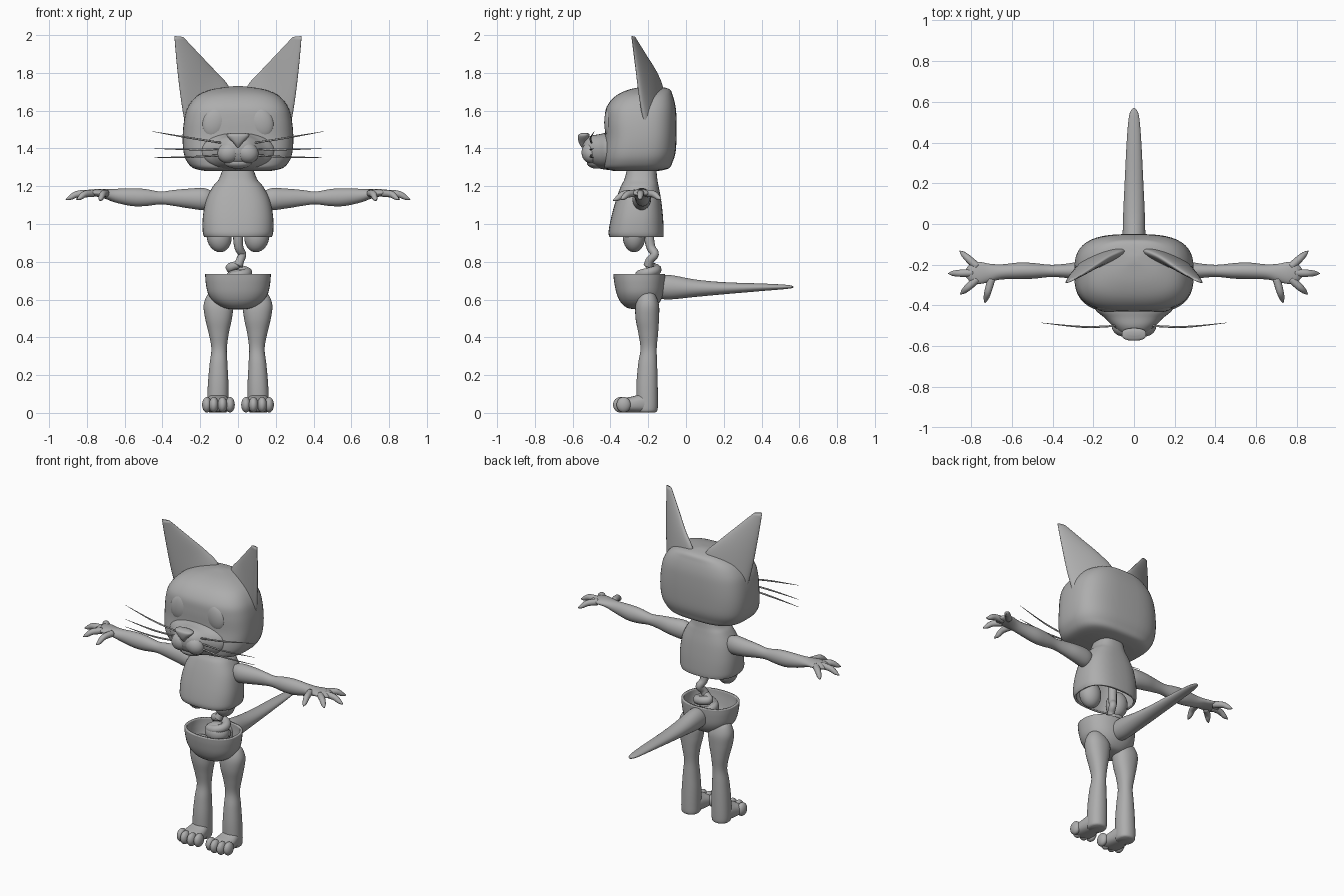
import bpy, bmesh, math
from mathutils import Vector, Matrix

grey = bpy.data.materials.new("plain grey")
grey.diffuse_color = (0.42, 0.42, 0.42, 1)


def finish(name, bm, thickness=0):
    bmesh.ops.recalc_face_normals(bm, faces=bm.faces)
    for f in bm.faces:
        f.smooth = True
    me = bpy.data.meshes.new(name)
    bm.to_mesh(me)
    bm.free()
    me.materials.append(grey)
    ob = bpy.data.objects.new(name, me)
    bpy.context.collection.objects.link(ob)
    if thickness:
        m = ob.modifiers.new("shell", 'SOLIDIFY')
        m.thickness, m.offset = thickness, -1
    return ob


def resample(rows, n=5):
    """Catmull-Rom through rows of numbers."""
    out = []
    for i in range(len(rows) - 1):
        a, b = rows[max(i - 1, 0)], rows[i]
        c, d = rows[i + 1], rows[min(i + 2, len(rows) - 1)]
        for k in range(n):
            t = k / n
            out.append([0.5 * (2 * q + (r - p) * t + (2 * p - 5 * q + 4 * r - s) * t * t
                               + (3 * q - p - 3 * r + s) * t ** 3)
                        for p, q, r, s in zip(a, b, c, d)])
    out.append(list(rows[-1]))
    return out


def skin(name, rings, p=2, seg=32, caps=(True, True), thickness=0):
    """Join superellipse rings given as (centre, u, v)."""
    bm = bmesh.new()
    loops = []
    for c, u, v in rings:
        loop = []
        for k in range(seg):
            a = 2 * math.pi * k / seg
            x, y = math.cos(a), math.sin(a)
            x = math.copysign(abs(x) ** (2 / p), x)
            y = math.copysign(abs(y) ** (2 / p), y)
            loop.append(bm.verts.new(c + u * x + v * y))
        loops.append(loop)
    for l0, l1 in zip(loops, loops[1:]):
        for k in range(seg):
            j = (k + 1) % seg
            bm.faces.new((l0[k], l0[j], l1[j], l1[k]))
    for cap, loop in zip(caps, (loops[0], loops[-1])):
        if cap:
            bm.faces.new(loop)
    return finish(name, bm, thickness)


AXES = {'x': (Vector((0, 1, 0)), Vector((0, 0, 1))),
        'y': (Vector((1, 0, 0)), Vector((0, 0, 1))),
        'z': (Vector((1, 0, 0)), Vector((0, 1, 0)))}


def loft(name, axis, rows, **kw):
    """Rows are (x, y, z, half size u, half size v)."""
    u, v = AXES[axis]
    rings = [(Vector(r[:3]), u * max(r[3], 0.001), v * max(r[4], 0.001)) for r in resample(rows)]
    return skin(name, rings, **kw)


def tube(name, rows, seg=12):
    """Rows are (x, y, z, radius)."""
    pts = resample(rows)
    u = Vector((0.31, 0.22, 0.92))
    rings = []
    for i, r in enumerate(pts):
        t = (Vector(pts[min(i + 1, len(pts) - 1)][:3]) - Vector(pts[max(i - 1, 0)][:3])).normalized()
        u = (u - t * u.dot(t)).normalized()
        rad = max(r[3], 0.0006)
        rings.append((Vector(r[:3]), u * rad, t.cross(u) * rad))
    return skin(name, rings, seg=seg)


def ball(name, centre, radii, tilt=0):
    bm = bmesh.new()
    m = Matrix.Translation(centre) @ Matrix.Rotation(tilt, 4, 'Y') @ Matrix.Diagonal((*radii, 1))
    bmesh.ops.create_uvsphere(bm, u_segments=24, v_segments=16, radius=1, matrix=m)
    return finish(name, bm)


# Head: rounded box, listed as height, half width, front, back
head = [(1.28, .17, -.38, -.15), (1.295, .235, -.43, -.09), (1.33, .27, -.44, -.07),
        (1.38, .288, -.44, -.055), (1.46, .293, -.43, -.05), (1.55, .285, -.43, -.05),
        (1.62, .265, -.42, -.055), (1.68, .215, -.37, -.07), (1.715, .13, -.29, -.09),
        (1.73, .02, -.19, -.16)]
loft("head", 'z', [(0, (f + b) / 2, z, w, (b - f) / 2) for z, w, f, b in head], p=3, seg=48)

# Muzzle, chin and nose
loft("muzzle", 'y', [(0, -.36, 1.385, .21, .10), (0, -.42, 1.385, .19, .098),
                     (0, -.46, 1.385, .145, .09), (0, -.50, 1.39, .105, .078),
                     (0, -.53, 1.395, .07, .055), (0, -.545, 1.40, .03, .025)], p=2.2)
ball("chin", (0, -.475, 1.325), (.075, .05, .032))
loft("nose", 'z', [(0, -.54, 1.405, .005, .012), (0, -.545, 1.43, .025, .022),
                   (0, -.543, 1.46, .055, .03), (0, -.54, 1.475, .058, .028),
                   (0, -.535, 1.482, .03, .012)], p=2.5)

# Torso shell, open underneath: height, half width, front, back
torso = [(.93, .178, -.405, -.12), (.96, .187, -.41, -.118), (1.04, .186, -.395, -.122),
         (1.13, .168, -.37, -.132), (1.2, .132, -.345, -.145), (1.24, .10, -.325, -.152),
         (1.32, .072, -.305, -.16)]
loft("torso_shell", 'z', [(0, (f + b) / 2, z, w, (b - f) / 2) for z, w, f, b in torso],
     p=2.6, seg=40, caps=(False, True), thickness=.012)

# Pelvis bowl, open on top
bowl = [(.548, .02, -.26, -.22), (.556, .075, -.31, -.17), (.585, .125, -.345, -.14),
        (.63, .158, -.367, -.12), (.69, .171, -.38, -.112), (.735, .174, -.385, -.11)]
loft("pelvis_bowl", 'z', [(0, (f + b) / 2, z, w, (b - f) / 2) for z, w, f, b in bowl],
     p=2.3, seg=40, caps=(True, False), thickness=.014)

# Inner organs: gullet, stomach folds
tube("gullet", [(0, -.19, 1.0, .026), (0, -.195, .93, .026), (.005, -.185, .875, .024),
                (.022, -.165, .84, .022), (.012, -.19, .81, .022), (0, -.2, .78, .025)])
coil = [(.05 * math.cos(a * .8), -.20 + .045 * math.sin(a * .8), .68 + .008 * a, .026)
        for a in range(12)]
tube("gut_coil", coil + [(0, -.2, .785, .02)])
ball("stomach", (0, -.21, .70), (.075, .065, .06))

# Tail
loft("tail", 'y', [(0, -.15, .665, .055, .06), (0, -.08, .665, .056, .064),
                   (0, .05, .66, .053, .046), (0, .2, .66, .046, .032),
                   (0, .4, .665, .036, .02), (0, .52, .667, .026, .012),
                   (0, .558, .667, .014, .007), (0, .57, .667, .002, .002)])

for s, side in ((1, "left"), (-1, "right")):
    # Ear: flat leaf between two edges that meet at the tip
    outer = [(.24, -.2, 1.47), (.275, -.215, 1.52), (.3, -.24, 1.65), (.322, -.265, 1.83), (.337, -.288, 1.995)]
    inner = [(.03, -.13, 1.63), (.05, -.13, 1.73), (.12, -.16, 1.81), (.205, -.215, 1.9), (.29, -.27, 1.99)]
    depth = [.035, .035, .028, .018, .006]
    rings = []
    for r in resample([o + i + (d,) for o, i, d in zip(outer, inner, depth)]):
        o, i = Vector(r[:3]), Vector(r[3:6])
        u = (o - i) / 2
        v = Vector((.5, .86, 0)) * r[6]
        flip = Vector((s, 1, 1))
        rings.append(((o + i) / 2 * flip, u * flip, v * flip))
    skin(side + "_ear", rings, p=2)

    # Eye and cheek pad
    ball(side + "_eye", (s * .122, -.403, 1.537), (.066, .03, .085), -s * .3)
    ball(side + "_cheek_pad", (s * .048, -.503, 1.378), (.062, .05, .055), s * .5)

    # Whiskers
    for k, (z0, z1, z2) in enumerate(((1.43, 1.455, 1.49), (1.396, 1.395, 1.40), (1.365, 1.355, 1.352))):
        tube(f"{side}_whisker_{k + 1}", [(s * .09, -.5, z0, .005), (s * .25, -.505, z1, .005),
                                         (s * .455, -.485, z2, .001)], seg=6)

    # Lung lobe
    ball(side + "_lung", (s * .1, -.275, .935), (.066, .06, .085), s * .15)

    # Arm
    loft(side + "_arm", 'x', [(s * .13, -.235, 1.13, .03, .04), (s * .18, -.235, 1.132, .048, .058),
                              (s * .26, -.23, 1.135, .045, .052), (s * .34, -.23, 1.138, .034, .042),
                              (s * .41, -.23, 1.138, .03, .034), (s * .49, -.23, 1.14, .038, .045),
                              (s * .56, -.23, 1.142, .041, .047), (s * .65, -.235, 1.15, .037, .036),
                              (s * .71, -.24, 1.16, .045, .024), (s * .76, -.24, 1.165, .054, .019),
                              (s * .80, -.24, 1.163, .045, .016), (s * .825, -.24, 1.158, .02, .008)])
    # Fingers: root and tip
    for k, (x0, y0, x1, y1, z1) in enumerate(((.70, -.27, .732, -.387, 1.125), (.77, -.27, .852, -.345, 1.13),
                                              (.79, -.24, .912, -.243, 1.13), (.77, -.21, .855, -.132, 1.13))):
        tube(f"{side}_finger_{k + 1}", [(s * x0, y0, 1.162, .02),
                                        (s * (x0 + x1) / 2, (y0 + y1) / 2, 1.158, .018),
                                        (s * (.2 * x0 + .8 * x1), .2 * y0 + .8 * y1, z1 + .01, .013),
                                        (s * x1, y1, z1, .002)])

    # Leg
    leg = [(.115, -.205, .645, .015, .015), (.112, -.205, .625, .05, .042), (.105, -.205, .57, .077, .062),
           (.103, -.205, .5, .071, .062), (.102, -.2, .42, .053, .052), (.1, -.198, .34, .041, .043),
           (.103, -.203, .26, .047, .05), (.105, -.206, .16, .054, .056), (.107, -.206, .06, .056, .057),
           (.107, -.206, .015, .054, .055), (.107, -.206, .003, .045, .045)]
    loft(side + "_leg", 'z', [(s * r[0], *r[1:]) for r in leg], p=2.2)
    # Foot and toes
    loft(side + "_foot", 'y', [(s * .107, -.17, .04, .045, .035), (s * .107, -.22, .052, .055, .05),
                               (s * .107, -.28, .045, .064, .043), (s * .107, -.33, .04, .066, .036),
                               (s * .107, -.355, .035, .05, .025)], p=2.5)
    for k, (dx, y) in enumerate(((-.063, -.335), (-.023, -.348), (.023, -.348), (.06, -.33))):
        ball(f"{side}_toe_{k + 1}", (s * (.105 + dx), y, .043), (.025, .038, .041))
